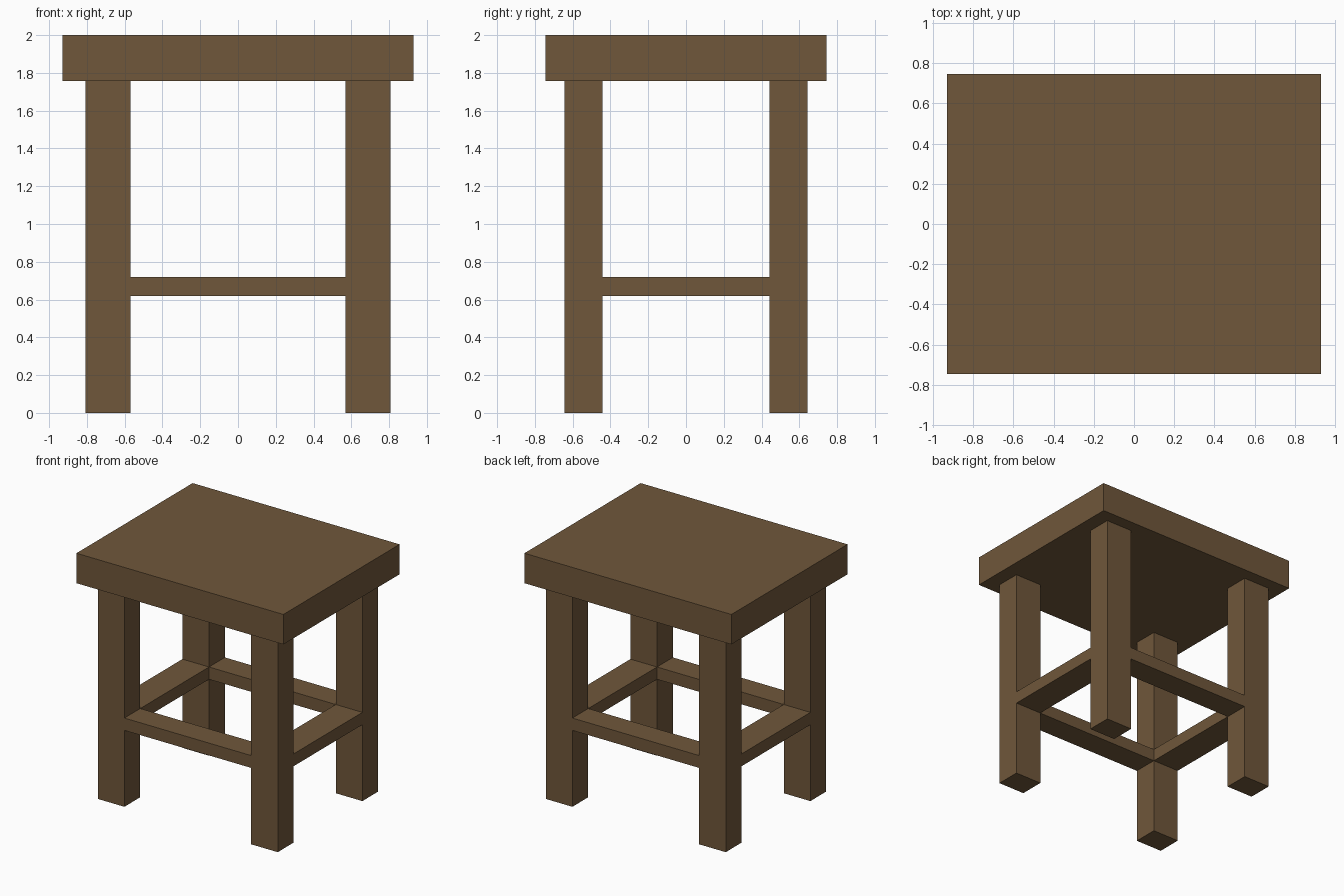
import bpy

if "Cube" in bpy.data.objects:
    bpy.data.objects.remove(bpy.data.objects["Cube"])

wood = bpy.data.materials.new("brown_wood")
wood.diffuse_color = (0.160, 0.095, 0.043, 1.0)
wood.use_nodes = True
wood.node_tree.nodes["Principled BSDF"].inputs["Base Color"].default_value = wood.diffuse_color


def box(name, lo, hi):
    """Axis-aligned box between two opposite corners."""
    centre = [(a + b) / 2 for a, b in zip(lo, hi)]
    bpy.ops.mesh.primitive_cube_add(size=1, location=centre)
    ob = bpy.context.object
    ob.name = name
    ob.scale = [b - a for a, b in zip(lo, hi)]
    bpy.ops.object.transform_apply(location=False, rotation=False, scale=True)
    ob.data.materials.append(wood)
    return ob


SEAT_X, SEAT_Y, SEAT_Z, TOP = 0.929, 0.745, 1.757, 2.0
IN_X, OUT_X = 0.569, 0.808      # leg extents across the width
IN_Y, OUT_Y = 0.441, 0.644      # leg extents across the depth
RAIL_LO, RAIL_HI = 0.62, 0.72   # stretcher heights


def span(side, inner, outer):
    return sorted((side * inner, side * outer))


# Seat slab
box("seat", (-SEAT_X, -SEAT_Y, SEAT_Z), (SEAT_X, SEAT_Y, TOP))

# Four square legs
for sx, xname in ((-1, "left"), (1, "right")):
    for sy, yname in ((-1, "front"), (1, "back")):
        x0, x1 = span(sx, IN_X, OUT_X)
        y0, y1 = span(sy, IN_Y, OUT_Y)
        box(f"{yname}_{xname}_leg", (x0, y0, 0), (x1, y1, SEAT_Z))

# Stretchers between the legs, as wide as the legs
for s, name in ((-1, "front"), (1, "back")):
    y0, y1 = span(s, IN_Y, OUT_Y)
    box(f"{name}_stretcher", (-IN_X, y0, RAIL_LO), (IN_X, y1, RAIL_HI))
for s, name in ((-1, "left"), (1, "right")):
    x0, x1 = span(s, IN_X, OUT_X)
    box(f"{name}_stretcher", (x0, -IN_Y, RAIL_LO), (x1, IN_Y, RAIL_HI))
